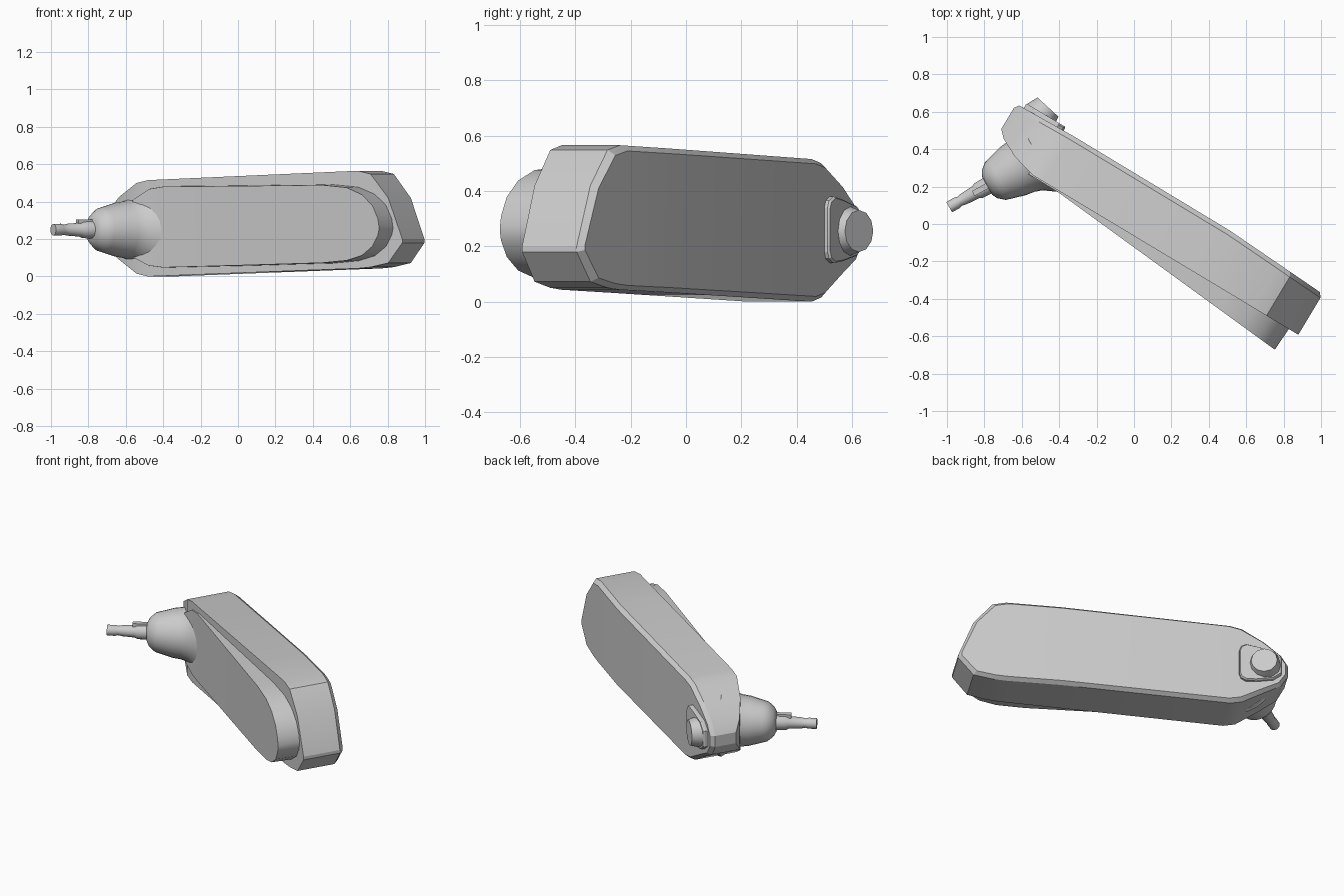
import bpy, bmesh, math
from mathutils import Vector, Matrix

if "Cube" in bpy.data.objects:
    bpy.data.objects.remove(bpy.data.objects["Cube"])

# Body frame: a runs along the case, b points out of its front face
U = Vector((0.857, -0.515, 0))
N = Vector((-0.515, -0.857, 0))


def world(a, b, z):
    return U * a + N * b + Vector((0, 0, z))


def finish(name, bm, angle):
    bmesh.ops.remove_doubles(bm, verts=bm.verts, dist=0.0005)
    bmesh.ops.recalc_face_normals(bm, faces=bm.faces)
    mesh = bpy.data.meshes.new(name)
    bm.to_mesh(mesh)
    bm.free()
    ob = bpy.data.objects.new(name, mesh)
    bpy.context.collection.objects.link(ob)
    bpy.ops.object.select_all(action='DESELECT')
    ob.select_set(True)
    bpy.context.view_layer.objects.active = ob
    bpy.ops.object.shade_smooth_by_angle(angle=math.radians(angle))
    return ob


def slab(name, stations, layers, centre, angle=20):
    """Stations are (a, top z, bottom z); layers are (a scale, z scale, depth function)."""
    bm = bmesh.new()
    n = len(stations)
    outline = [(a, t) for a, t, _ in stations] + [(a, l) for a, _, l in reversed(stations)]
    ca, cz = centre
    rings = []
    for sa, sz, depth in layers:
        rings.append([bm.verts.new(world(ca + (a - ca) * sa, depth(a), cz + (z - cz) * sz))
                      for a, z in outline])
    m = 2 * n
    for r0, r1 in zip(rings, rings[1:]):
        for i in range(m):
            j = (i + 1) % m
            bm.faces.new((r0[i], r0[j], r1[j], r1[i]))
    for r in (rings[0], rings[-1]):
        for i in range(n - 1):
            bm.faces.new((r[i], r[i + 1], r[m - 2 - i], r[m - 1 - i]))
    return finish(name, bm, angle)


def turned(name, origin, axis, profile, segments, angle=30):
    """Closed solid of revolution from (distance along axis, radius) points."""
    bm = bmesh.new()
    rot = Vector(axis).to_track_quat('Z', 'Y').to_matrix()
    rings = []
    for t, r in profile:
        rings.append([bm.verts.new(Vector(origin) + rot @ Vector((
            r * math.cos(2 * math.pi * k / segments),
            r * math.sin(2 * math.pi * k / segments), t))) for k in range(segments)])
    for r0, r1 in zip(rings, rings[1:]):
        for k in range(segments):
            j = (k + 1) % segments
            bm.faces.new((r0[k], r0[j], r1[j], r1[k]))
    bm.faces.new(rings[0])
    bm.faces.new(rings[-1])
    return finish(name, bm, angle)


def lerp_table(table):
    def f(a):
        if a <= table[0][0]:
            return table[0][1]
        for (a0, b0), (a1, b1) in zip(table, table[1:]):
            if a <= a1:
                return b0 + (b1 - b0) * (a - a0) / (a1 - a0)
        return table[-1][1]
    return f


# Main case: long slab with cropped corners, bevelled and slightly crowned back
case = [(-0.87, 0.28, 0.21), (-0.83, 0.345, 0.145), (-0.73, 0.425, 0.09), (-0.6, 0.5, 0.015),
        (-0.53, 0.515, 0.0), (0.46, 0.553, 0.033), (0.78, 0.565, 0.043), (0.86, 0.548, 0.05),
        (0.97, 0.42, 0.072), (1.058, 0.2, 0.18)]
back = lerp_table([(-0.87, -0.227), (-0.53, -0.236), (0.46, -0.234), (1.058, -0.2)])
front = lerp_table([(-0.87, -0.07), (-0.83, -0.03), (-0.73, 0.02), (-0.6, 0.055)])
slab("main_case", case,
     [(0.982, 0.93, back), (1, 1, lambda a: back(a) + 0.025), (1, 1, front)], (0.1, 0.27))

# Front cover: wedge that grows thicker toward the free end
cover = [(-0.62, 0.41, 0.1), (-0.52, 0.47, 0.055), (-0.43, 0.483, 0.045), (0.1, 0.487, 0.057),
         (0.62, 0.492, 0.07), (0.78, 0.478, 0.083), (0.88, 0.44, 0.11), (0.95, 0.38, 0.16),
         (0.985, 0.31, 0.22), (0.992, 0.27, 0.25)]
wedge = lerp_table([(-0.45, 0.062), (0.99, 0.188)])
slab("front_cover", cover,
     [(1.008, 1.0, lambda a: 0.03), (1, 0.985, wedge)], (0.0, 0.27), 25)

# Shaft housing flaring out of the cover, and its stepped spindle
base = Vector((-0.615, 0.30, 0.25))
axis = Vector((-0.87, -0.49, 0)).normalized()
turned("shaft_housing", base, axis,
       [(-0.14, 0.21), (-0.12, 0.215), (-0.085, 0.19), (-0.05, 0.166), (-0.01, 0.152),
        (0.04, 0.145), (0.12, 0.122), (0.145, 0.115), (0.18, 0.085), (0.195, 0.055)], 28, 35)
turned("spindle", base, axis,
       [(0.16, 0.048), (0.25, 0.045), (0.265, 0.037), (0.34, 0.032), (0.365, 0.027),
        (0.38, 0.032), (0.428, 0.031)], 16)

# Small key on the spindle
bm = bmesh.new()
bmesh.ops.create_cube(bm, size=1, matrix=Matrix.Translation(base + axis * 0.235 + Vector((0, 0, 0.04)))
                      @ axis.to_track_quat('X', 'Z').to_matrix().to_4x4()
                      @ Matrix.Diagonal((0.09, 0.03, 0.03, 1)))
finish("spindle_key", bm, 20)

# Raised pad and tilted knob on the back
pad = [(-0.825, 0.3, 0.2), (-0.78, 0.345, 0.165), (-0.68, 0.37, 0.145),
       (-0.62, 0.38, 0.14), (-0.59, 0.365, 0.155), (-0.58, 0.34, 0.18)]
slab("knob_pad", pad,
     [(0.96, 0.95, lambda a: -0.256), (1, 1, lambda a: -0.248), (1, 1, lambda a: -0.21)], (-0.7, 0.26))
turned("knob", (-0.46, 0.625, 0.255), (0.675, 0.737, 0),
       [(-0.17, 0.095), (-0.06, 0.093), (-0.025, 0.083), (0, 0.076)], 12)
